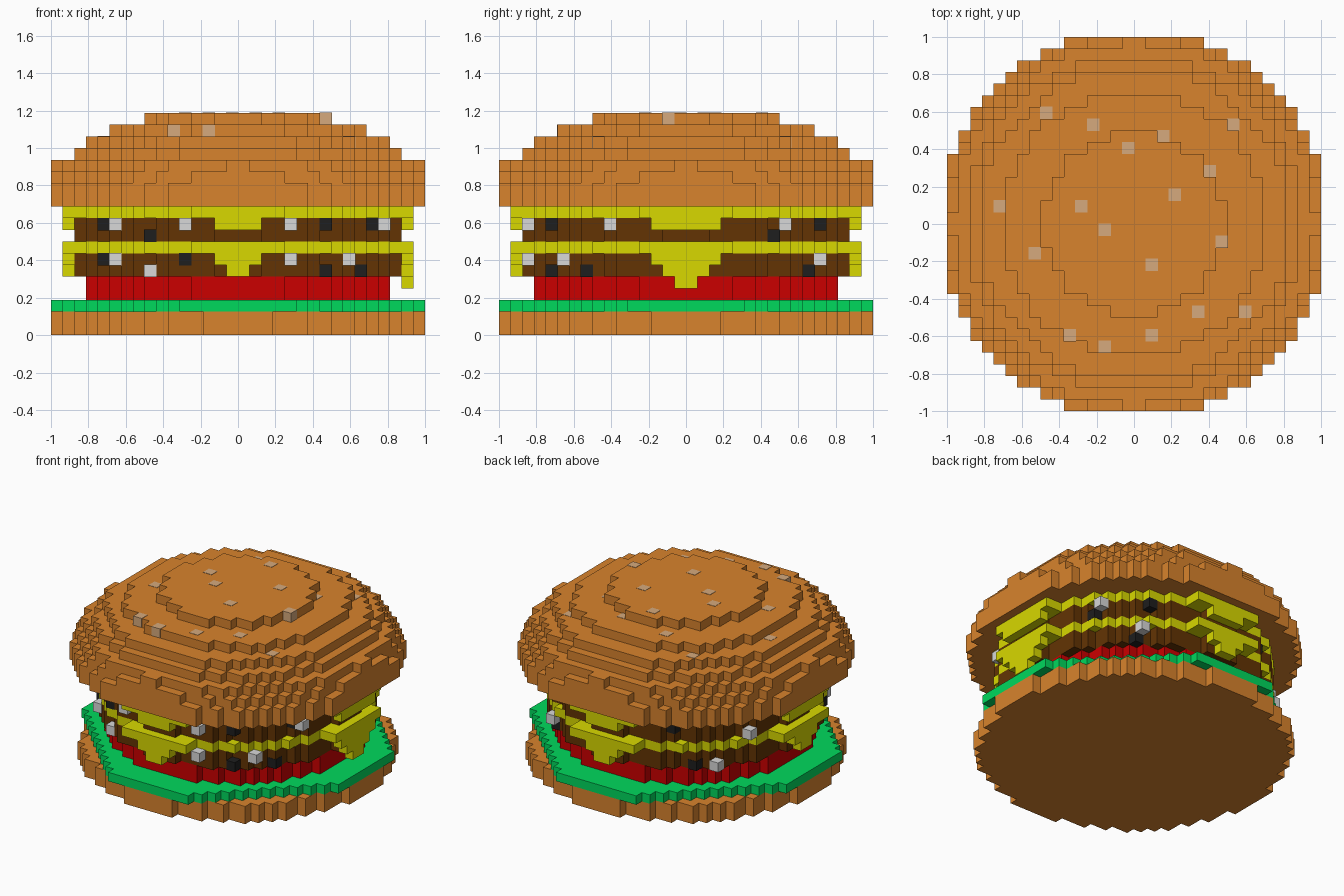
import bpy, bmesh, math

if "Cube" in bpy.data.objects:
    bpy.data.objects.remove(bpy.data.objects["Cube"], do_unlink=True)

U = 1 / 16  # edge of one block


def material(name, r, g, b):
    m = bpy.data.materials.new(name)
    m.use_nodes = True
    m.diffuse_color = (r, g, b, 1)
    m.node_tree.nodes["Principled BSDF"].inputs["Base Color"].default_value = (r, g, b, 1)
    return m


BUN = material("toasted bun", 0.69, 0.228, 0.026)
SEED = material("sesame tan", 0.67, 0.40, 0.205)
GREEN = material("lettuce green", 0.0, 0.69, 0.108)
RED = material("tomato red", 0.60, 0.0, 0.0)
MEAT = material("meat brown", 0.125, 0.034, 0.001)
CHEESE = material("cheese yellow", 0.69, 0.69, 0.0)
BLACK = material("pepper black", 0.013, 0.013, 0.013)
WHITE = material("onion white", 0.69, 0.69, 0.69)


def circle(r):
    """Half width, in blocks, of each row of a blocky disc."""
    halves = []
    for row in range(16):
        rest = r * r - (row + 0.5) ** 2
        half = min(16, math.floor(math.sqrt(rest) + 0.5)) if rest > 0 else 0
        if half == 0:
            break
        halves.append(half)
    return halves


def add_slab(bm, halves, z0, z1):
    """Extrude the stepped outline of a disc from level z0 to level z1."""
    quarter = []
    for row, half in enumerate(halves):
        for p in ((half, row), (half, row + 1)):
            if len(quarter) > 1 and quarter[-1][0] == quarter[-2][0] == p[0]:
                quarter.pop()  # merge straight runs
            quarter.append(p)
    quarter = quarter[1:]  # the first point lies inside a straight side
    outline = quarter + [(-x, y) for x, y in reversed(quarter)]
    outline += [(-x, -y) for x, y in outline]
    verts = [bm.verts.new((x * U, y * U, z0 * U)) for x, y in outline]
    base = bm.faces.new(verts)
    top = bmesh.ops.extrude_face_region(bm, geom=[base], use_keep_orig=True)["geom"]
    for v in top:
        if isinstance(v, bmesh.types.BMVert):
            v.co.z = z1 * U


def add_box(bm, lo, hi, grow=0.0):
    """Box between two block corners, optionally swollen a little."""
    for v in bmesh.ops.create_cube(bm, size=1)["verts"]:
        for i in range(3):
            v.co[i] = hi[i] * U + grow if v.co[i] > 0 else lo[i] * U - grow


def finish(bm, name, mat):
    bmesh.ops.recalc_face_normals(bm, faces=bm.faces)
    me = bpy.data.meshes.new(name)
    bm.to_mesh(me)
    bm.free()
    me.materials.append(mat)
    ob = bpy.data.objects.new(name, me)
    bpy.context.collection.objects.link(ob)


def layers(name, mat, slabs):
    bm = bmesh.new()
    for halves, z0, z1 in slabs:
        add_slab(bm, halves, z0, z1)
    finish(bm, name, mat)


# Bottom bun, lettuce with cut corners, tomato and two patties
layers("bottom_bun", BUN, [(circle(15.85), 0, 2)])
layers("lettuce", GREEN, [([min(16, 20 - row) for row in range(16)], 2, 3)])
layers("tomato", RED, [(circle(13), 3, 5)])
layers("lower_patty", MEAT, [(circle(13.7), 5, 7)])
layers("upper_patty", MEAT, [(circle(13.7), 8, 10)])

# Domed top bun
DOME = [(16.51, 11, 13), (16, 13, 14), (15.54, 14, 15), (14.45, 15, 16),
        (13.42, 16, 17), (11.35, 17, 18), (7.85, 18, 19)]
layers("top_bun", BUN, [(circle(r), a, b) for r, a, b in DOME])


# Cheese slices with flat edges and tips hanging down on the four sides
def cheese(name, z, tips):
    bm = bmesh.new()
    slice_rows = circle(14) + [4]
    slice_rows[:4] = [15] * 4
    add_slab(bm, slice_rows, z, z + 1)
    for side, widths in tips.items():
        for i, w in enumerate(widths):
            a, b = z - 1 - i, z - i
            near, far = (-15, -14) if side[0] == "-" else (14, 15)
            if side[1] == "x":
                add_box(bm, (near, -w, a), (far, w, b))
            else:
                add_box(bm, (-w, near, a), (w, far, b))
    finish(bm, name, CHEESE)


cheese("lower_cheese", 7, {"-y": (2, 1), "+y": (2, 1), "-x": (2, 1), "+x": (3, 2, 1)})
cheese("upper_cheese", 10, {"-y": (2,), "+y": (2,), "-x": (3,), "+x": (3,)})


# Single blocks, swollen slightly so that flush ones cover their surroundings
def blocks(name, mat, cells):
    bm = bmesh.new()
    for x, y, z in cells:
        add_box(bm, (x, y, z), (x + 1, y + 1, z + 1), 0.002)
    finish(bm, name, mat)


# Pepper and onion blocks around the rims of the patties
blocks("pepper_blocks", BLACK, [
    (-12, -8, 9), (7, -12, 9), (11, -7, 9), (-8, -12, 8),
    (-12, -8, 6), (-5, -13, 6), (7, -12, 5), (10, -9, 5),
    (7, 11, 9), (11, 7, 8), (8, 10, 5), (-7, 11, 9), (-9, 10, 5)])
blocks("onion_blocks", WHITE, [
    (-11, -10, 9), (-5, -14, 9), (4, -14, 9), (12, -7, 9),
    (-11, -10, 6), (4, -14, 6), (9, -11, 6), (-8, -12, 5),
    (11, 8, 9), (8, 11, 6), (-13, 6, 8), (-11, 9, 5)])

# Sesame seeds set into the top of the dome
SEEDS = [(-8, 9), (-4, 8), (-1, 6), (2, 7), (8, 8), (6, 4), (3, 2), (-5, 1), (-12, 1),
         (-3, -1), (-9, -3), (7, -2), (1, -4), (5, -8), (9, -8), (-6, -10), (-3, -11), (1, -10)]
blocks("sesame_seeds", SEED, [
    (x, y, max(b for r, a, b in DOME if math.hypot(x + 0.5, y + 0.5) < r) - 1)
    for x, y in SEEDS])
